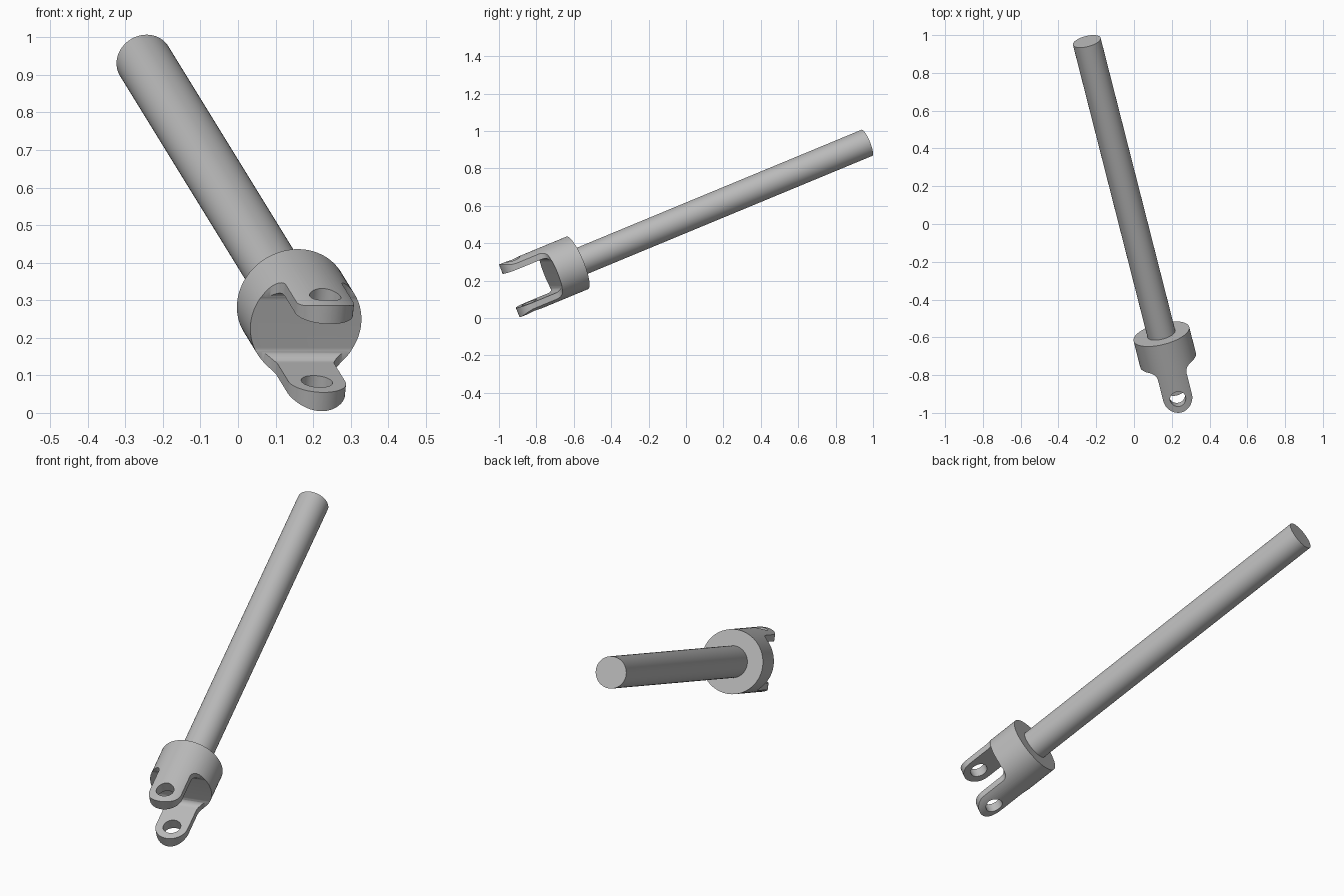
import bpy, bmesh
from math import pi, sin, cos
from mathutils import Vector, Matrix

old = bpy.data.objects.get("Cube")
if old:
    bpy.data.objects.remove(old, do_unlink=True)

grey = bpy.data.materials.new("steel_grey")
grey.use_nodes = True
colour = (0.5, 0.5, 0.5, 1)
grey.diffuse_color = colour
grey.node_tree.nodes["Principled BSDF"].inputs["Base Color"].default_value = colour

# Tilted frame: local z runs from the collar back toward the fork tips
collar_back = Vector((0.145, -0.582, 0.295))
shaft_end = Vector((-0.25, 0.967, 0.937))
axis = (collar_back - shaft_end).normalized()
up = (Vector((0, 0, 1)) - axis * axis.z).normalized()
side = up.cross(axis)
frame = Matrix((side, up, axis)).transposed().to_4x4()
frame.translation = collar_back

R, SHAFT_R = 0.152, 0.0755        # collar and shaft radii
FACE, HOLE_Z = 0.156, 0.323       # collar front face and pin hole
TAB_R, HOLE_R, GAP = 0.078, 0.042, 0.098


def finish(name, bm):
    bmesh.ops.recalc_face_normals(bm, faces=bm.faces)
    mesh = bpy.data.meshes.new(name)
    bm.to_mesh(mesh)
    bm.free()
    mesh.materials.append(grey)
    ob = bpy.data.objects.new(name, mesh)
    bpy.context.collection.objects.link(ob)
    return ob


def cylinder(name, radius, start, end, turn=Matrix(), segments=96):
    bm = bmesh.new()
    place = turn @ Matrix.Translation((0, 0, (start + end) / 2))
    bmesh.ops.create_cone(bm, cap_ends=True, segments=segments, radius1=radius,
                          radius2=radius, depth=end - start, matrix=place)
    return finish(name, bm)


def prism(name, points, direction):
    """Extrude a closed outline both ways along a direction."""
    bm = bmesh.new()
    d = Vector(direction)
    face = bm.faces.new([bm.verts.new(Vector(p) - d) for p in points])
    ext = bmesh.ops.extrude_face_region(bm, geom=[face])
    moved = [v for v in ext["geom"] if isinstance(v, bmesh.types.BMVert)]
    bmesh.ops.translate(bm, verts=moved, vec=d * 2)
    return finish(name, bm)


def arc(cx, cz, r, start, end, n=12):
    angles = [start + (end - start) * i / n for i in range(n + 1)]
    return [(cx + r * cos(t), cz + r * sin(t)) for t in angles]


def mirrored(half):
    return half + [(-x, z) for x, z in reversed(half)]


# Fork outline: wide collar, concave shoulders, rounded tabs
FIL = 0.04
half = [(0.2, -0.05), (0.2, FACE + 0.002)]
half += arc(TAB_R + FIL, FACE + 0.002 + FIL, FIL, -pi / 2, -pi)
half += arc(0, HOLE_Z, TAB_R, 0, pi / 2, 20)[:-1]
half.append((0.0001, HOLE_Z + TAB_R))
outline = prism("outline_cutter", [(x, 0, z) for x, z in mirrored(half)], (0, 0.3, 0))

# Slot between the tabs, with rounded inner corners
slot_r = 0.03
half = [(GAP, 0.6)] + arc(GAP - slot_r, FACE + slot_r, slot_r, 0, -pi / 2)
slot = prism("slot_cutter", [(0, y, z) for y, z in mirrored(half)], (0.3, 0, 0))

# Pin hole through both tabs
turn = Matrix.Translation((0, 0, HOLE_Z)) @ Matrix.Rotation(pi / 2, 4, "X")
hole = cylinder("hole_cutter", HOLE_R, -0.3, 0.3, turn, 48)

fork = cylinder("fork_collar", R, 0, HOLE_Z + TAB_R + 0.05)
cutters = ((outline, "INTERSECT"), (slot, "DIFFERENCE"), (hole, "DIFFERENCE"))
for cutter, operation in cutters:
    cutter.hide_render = True
    mod = fork.modifiers.new(cutter.name, "BOOLEAN")
    mod.operation, mod.solver, mod.object = operation, "EXACT", cutter
bpy.context.view_layer.update()
shaped = bpy.data.meshes.new_from_object(
    fork.evaluated_get(bpy.context.evaluated_depsgraph_get()))
fork.modifiers.clear()
fork.data = shaped
for cutter, _ in cutters:
    bpy.data.objects.remove(cutter, do_unlink=True)

# Long shaft, sunk into the collar
shaft = cylinder("shaft", SHAFT_R, -(collar_back - shaft_end).length, 0.05)

# Tilt into place and shade
bpy.ops.object.select_all(action="DESELECT")
for ob in (fork, shaft):
    ob.matrix_world = frame
    ob.select_set(True)
bpy.context.view_layer.objects.active = fork
bpy.ops.object.shade_smooth_by_angle(angle=pi / 6)
